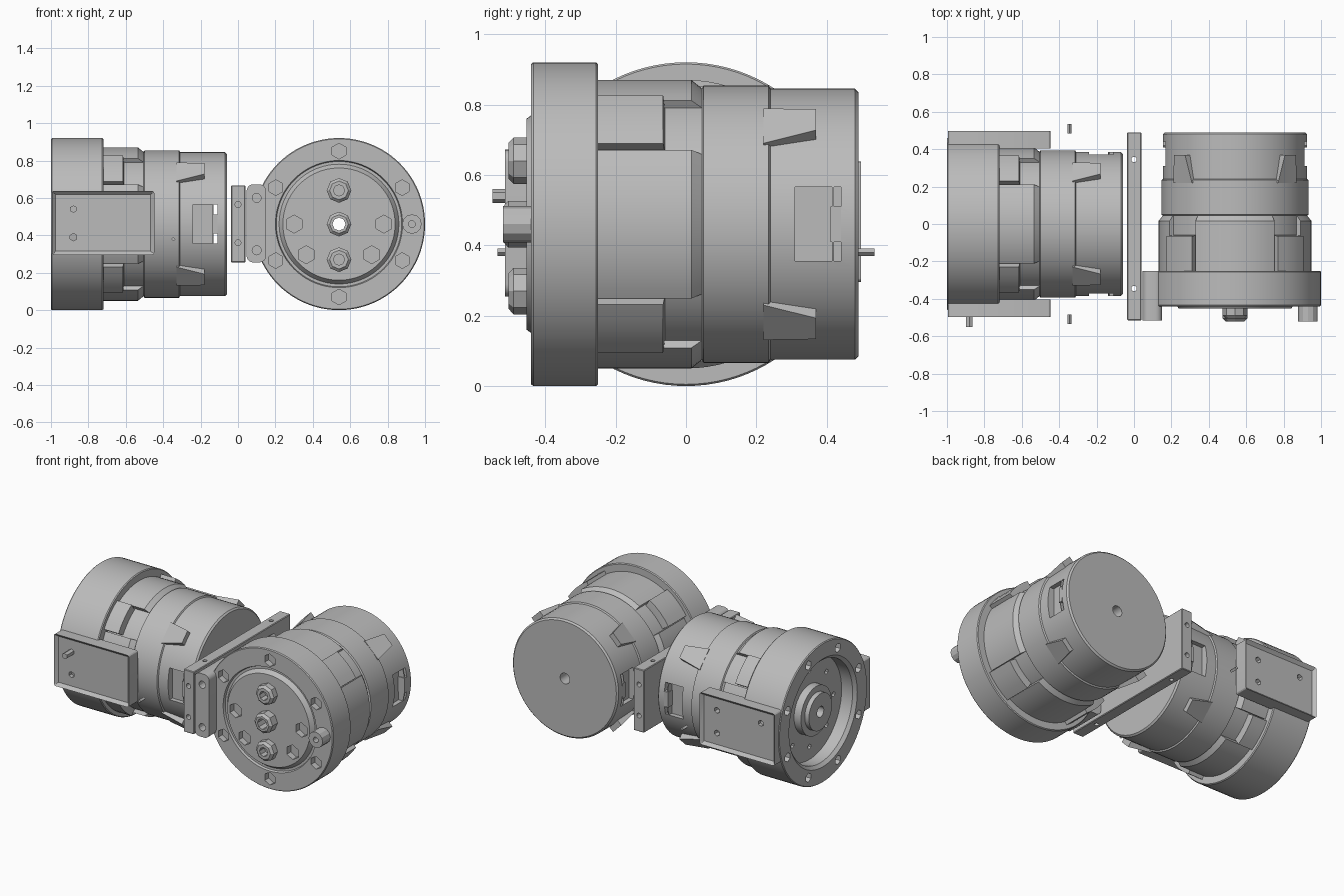
import bpy, bmesh, math
from math import cos, sin, radians, pi
from mathutils import Matrix, Vector

if "Cube" in bpy.data.objects:
    bpy.data.objects.remove(bpy.data.objects["Cube"], do_unlink=True)

grey = bpy.data.materials.new("machined_grey")
grey.use_nodes = True
colour = (0.5, 0.5, 0.5, 1)
grey.diffuse_color = colour
grey.node_tree.nodes["Principled BSDF"].inputs["Base Color"].default_value = colour
parts = []


def finish(name, bm, frame=None):
    """Turn a bmesh into a named, coloured object."""
    bmesh.ops.recalc_face_normals(bm, faces=bm.faces)
    if frame:
        bm.transform(frame)
    mesh = bpy.data.meshes.new(name)
    bm.to_mesh(mesh)
    bm.free()
    mesh.materials.append(grey)
    obj = bpy.data.objects.new(name, mesh)
    bpy.context.collection.objects.link(obj)
    parts.append(obj)
    return obj


def add_box(bm, lo, hi):
    lo, hi = Vector(lo), Vector(hi)
    m = Matrix.Translation((lo + hi) / 2) @ Matrix.Diagonal((*(hi - lo), 1))
    return bmesh.ops.create_cube(bm, size=1, matrix=m)["verts"]


def add_rod(bm, start, end, radius, sides=6):
    start, end = Vector(start), Vector(end)
    axis = end - start
    m = Matrix.Translation((start + end) / 2) @ axis.to_track_quat("Z", "Y").to_matrix().to_4x4()
    bmesh.ops.create_cone(bm, cap_ends=True, segments=sides, radius1=radius,
                          radius2=radius, depth=axis.length, matrix=m)


def add_lathe(bm, profile, sides, x=0, y=0):
    """Revolve a closed (radius, height) profile about local z."""
    rings = [[bm.verts.new((x + r * cos(2 * pi * i / sides), y + r * sin(2 * pi * i / sides), h))
              for r, h in profile] for i in range(sides)]
    n = len(profile)
    for i in range(sides):
        a, b = rings[i], rings[(i + 1) % sides]
        for j in range(n):
            k = (j + 1) % n
            bm.faces.new((a[j], b[j], b[k], a[k]))


def add_sector(bm, middle, half, r1, h0, h1, slope, steps):
    """Raised pad wrapped on the casing, with a sloped rear end."""
    rows = []
    for i in range(steps + 1):
        a = radians(middle - half + 2 * half * i / steps)
        rows.append([bm.verts.new((r * cos(a), r * sin(a), h))
                     for r, h in ((0.36, h0), (0.386, h0), (r1, h0 + slope), (r1, h1), (0.36, h1))])
    for a, b in zip(rows, rows[1:]):
        for j in range(5):
            k = (j + 1) % 5
            bm.faces.new((a[j], b[j], b[k], a[k]))
    bm.faces.new(rows[0])
    bm.faces.new(rows[-1])


def cut(obj, bm):
    """Subtract a bmesh from an object and bake the result."""
    cutter = finish("cutter", bm)
    parts.remove(cutter)
    cutter.hide_render = True
    mod = obj.modifiers.new("cut", "BOOLEAN")
    mod.object, mod.solver, mod.use_self = cutter, "EXACT", True
    bpy.context.view_layer.update()
    baked = bpy.data.meshes.new_from_object(obj.evaluated_get(bpy.context.evaluated_depsgraph_get()))
    obj.modifiers.clear()
    obj.data = baked
    bpy.data.objects.remove(cutter, do_unlink=True)


def actuator(name, frame, flange, front, face_profile, holes):
    """Round drive: local z runs from the closed end to the flange."""
    bm = bmesh.new()
    bore = 0.035
    add_lathe(bm, [(bore, 0), (0.375, 0), (0.385, 0.01), (0.385, 0.25), (0.394, 0.255),
                   (0.394, 0.44), (0.385, 0.445), (0.385, flange), (0.455, flange),
                   (0.46, flange + 0.006), (0.46, front - 0.006), (0.455, front)]
              + face_profile + [(bore, face_profile[-1][1])], 96)
    body = finish(name + "_casing", bm)
    # bolt holes, side windows and narrow slits
    bm = bmesh.new()
    for radius, angle, top, size in holes:
        x, y = radius * cos(radians(angle)), radius * sin(radians(angle))
        add_rod(bm, (x, y, top - 0.04), (x, y, top + 0.05), size)
    for side in (-1, 1):
        add_box(bm, (side * 0.43 - 0.09, -0.105, 0.075), (side * 0.43 + 0.09, 0.105, 0.18))
        y = side * 0.0775
        add_box(bm, (-0.5, y - 0.0275, 0.05), (0.5, y + 0.0275, 0.07))
    cut(body, bm)
    body.data.transform(frame)

    # wide pads on the four sides, blocks on the diagonals
    bm = bmesh.new()
    for angle in range(0, 360, 90):
        add_sector(bm, angle, 31, 0.41, 0.445, flange + 0.01, 0.03, 14)
        add_sector(bm, angle + 45, 13, 0.432, 0.55, flange + 0.01, 0.005, 4)
    finish(name + "_pads", bm, frame)

    # tapered clamp lugs on the diagonals
    bm = bmesh.new()
    for angle in range(45, 360, 90):
        verts = add_box(bm, (0.34, -0.07, 0.12), (0.42, 0.07, 0.27))
        for v in verts:
            if v.co.z < 0.2:
                v.co.y *= 0.6
            elif v.co.x > 0.4:
                v.co.x -= 0.025
        bmesh.ops.rotate(bm, verts=verts, matrix=Matrix.Rotation(radians(angle), 3, "Z"))
    finish(name + "_lugs", bm, frame)

    # insert inside each window
    bm = bmesh.new()
    for side in (-1, 1):
        add_box(bm, (side * 0.36 - 0.025, -0.05, 0.05), (side * 0.36 + 0.025, 0.05, 0.08))
    finish(name + "_window_inserts", bm, frame)


turn = Matrix.Rotation(pi / 2, 4, "X")
frame_a = Matrix.Translation((-0.06, 0, 0.46)) @ Matrix.Rotation(-pi / 2, 4, "Z") @ turn
frame_b = Matrix.Translation((0.54, 0.49, 0.46)) @ turn

# sideways drive with an open, recessed flange and hub
holes_a = [(0.4, 22.5 + 45 * i, 0.94, 0.03) for i in range(8)]
holes_a += [(0.25, 45 * i, 0.84, 0.016) for i in range(8)]
actuator("side_drive", frame_a, 0.66, 0.94,
         [(0.355, 0.94), (0.335, 0.92), (0.335, 0.84), (0.16, 0.84), (0.16, 0.89),
          (0.12, 0.89), (0.12, 0.92)], holes_a)

# forward drive with a closed cover
holes_b = [(0.39, 30 + 60 * i, 0.93, 0.042) for i in range(6)]
holes_b += [(0.24, a, 0.943, 0.048) for a in (0, 180, 223, 317)]
actuator("front_drive", frame_b, 0.74, 0.93,
         [(0.34, 0.93), (0.335, 0.915), (0.32, 0.915), (0.3, 0.943)], holes_b)

# protruding socket bolts on the cover
bm = bmesh.new()
for y, bore, base, tip in ((0.18, 0.03, 0.94, 0.995), (-0.19, 0.03, 0.94, 0.995), (0, 0.035, 0.935, 1.01)):
    add_lathe(bm, [(bore, base), (bore, tip), (0.05, tip), (0.066, tip - 0.015), (0.066, base)], 8, 0, y)
finish("cover_bolts", bm, frame_b)
bm = bmesh.new()
add_lathe(bm, [(0.018, 0.92), (0.018, 1.01), (0.052, 1.01), (0.052, 0.92)], 12, 0.39, 0)
finish("flange_boss", bm, frame_b)

# side mounting plates with a shallow pocket
for side, label in ((-1, "front"), (1, "rear")):
    bm = bmesh.new()
    add_box(bm, (-0.995, min(side * 0.405, side * 0.497), 0.295),
            (-0.447, max(side * 0.405, side * 0.497), 0.638))
    edges = [e for e in bm.edges if abs(e.verts[0].co.y - e.verts[1].co.y) > 0.05]
    bmesh.ops.bevel(bm, geom=edges, offset=0.015, segments=3, affect="EDGES", profile=0.5)
    outer = [f for f in bm.faces if abs(f.calc_center_median().y) > 0.49]
    bmesh.ops.inset_region(bm, faces=outer, thickness=0.02)
    pocket = max((f for f in bm.faces if abs(f.calc_center_median().y) > 0.49),
                 key=lambda f: f.calc_area())
    bmesh.ops.translate(bm, verts=pocket.verts, vec=(0, -side * 0.02, 0))
    plate = finish(label + "_side_plate", bm)
    bm = bmesh.new()
    for x in ((-0.88,) if side < 0 else (-0.88, -0.56)):
        for z in (0.39, 0.54):
            add_rod(bm, (x, side * 0.44, z), (x, side * 0.55, z), 0.02)
    cut(plate, bm)
    # small loose pin beside the drive
    bm = bmesh.new()
    add_rod(bm, (-0.345, side * 0.485, 0.38), (-0.345, side * 0.535, 0.38), 0.011, 4)
    finish(label + "_pin", bm)

# long bar between the drives
bm = bmesh.new()
add_box(bm, (-0.037, -0.515, 0.255), (0.04, 0.49, 0.667))
bmesh.ops.bevel(bm, geom=list(bm.edges), offset=0.004, segments=1, affect="EDGES")
bar = finish("joining_bar", bm)
bm = bmesh.new()
for z in (0.36, 0.565):
    add_rod(bm, (0, -0.55, z), (0, -0.42, z), 0.016, 12)
    add_rod(bm, (0, 0.42, z), (0, 0.55, z), 0.016, 12)
for y in (-0.345, 0.345):
    add_rod(bm, (0, y, 0.2), (0, y, 0.7), 0.014, 12)
cut(bar, bm)

# rounded bracket tying the bar to the front flange
bm = bmesh.new()
add_box(bm, (0.046, -0.515, 0.255), (0.15, -0.25, 0.672))
edges = [e for e in bm.edges if abs(e.verts[0].co.y - e.verts[1].co.y) > 0.1]
bmesh.ops.bevel(bm, geom=edges, offset=0.035, segments=5, affect="EDGES", profile=0.5)
bracket = finish("flange_bracket", bm)
bm = bmesh.new()
for z in (0.32, 0.6):
    add_rod(bm, (0.1, -0.55, z), (0.1, -0.45, z), 0.024, 12)
cut(bracket, bm)

# smooth round walls, crisp edges
bpy.ops.object.select_all(action="DESELECT")
for obj in parts:
    obj.select_set(True)
bpy.context.view_layer.objects.active = parts[0]
bpy.ops.object.shade_smooth_by_angle(angle=radians(25))
